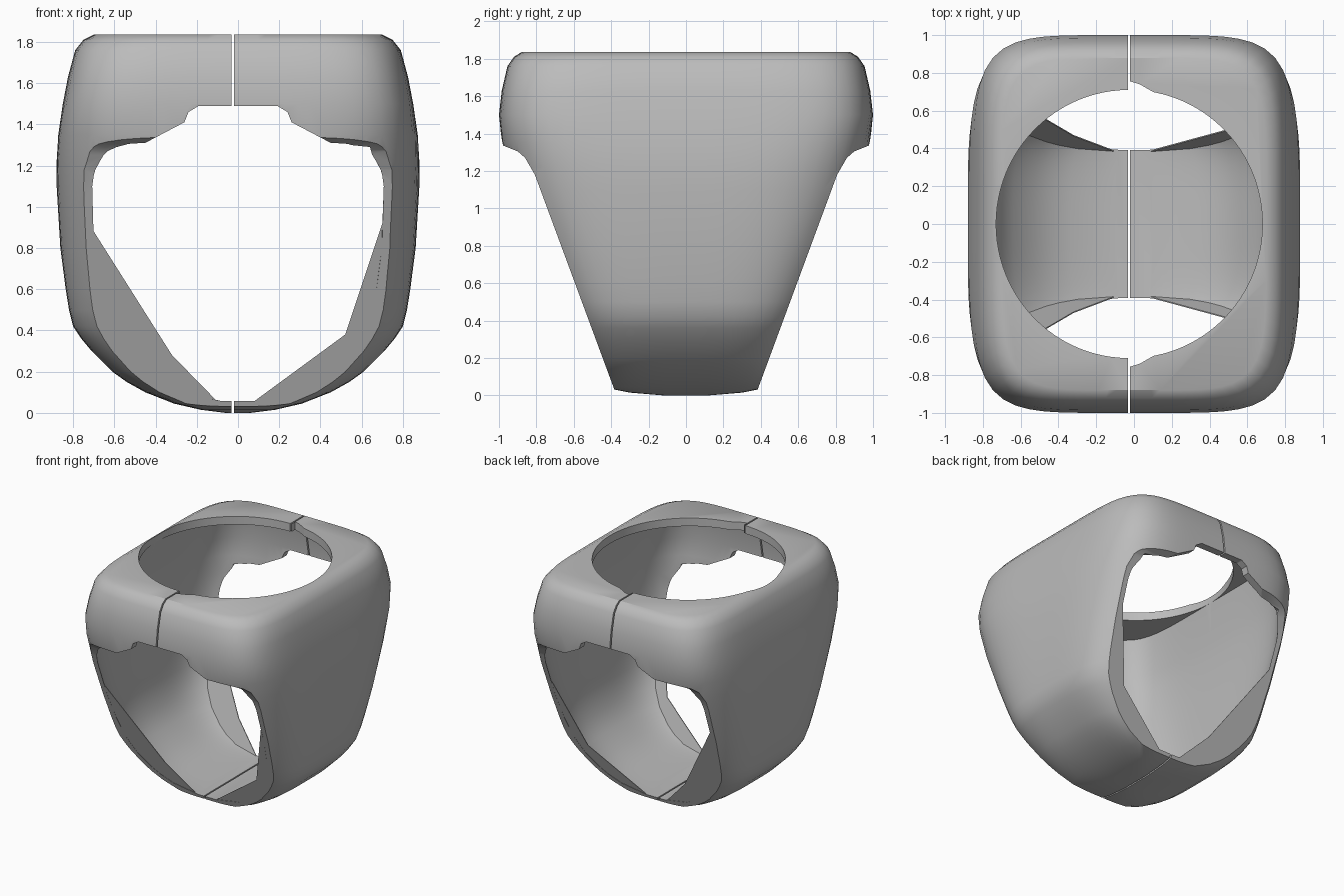
import bpy, bmesh, math

if "Cube" in bpy.data.objects:
    bpy.data.objects.remove(bpy.data.objects["Cube"])

metal = bpy.data.materials.new("plain grey metal")
metal.use_nodes = True
GREY = (0.5, 0.5, 0.5, 1)
metal.diffuse_color = GREY
metal.node_tree.nodes["Principled BSDF"].inputs["Base Color"].default_value = GREY


def finish(name, bm):
    bmesh.ops.recalc_face_normals(bm, faces=bm.faces)
    mesh = bpy.data.meshes.new(name)
    bm.to_mesh(mesh)
    bm.free()
    mesh.materials.append(metal)
    obj = bpy.data.objects.new(name, mesh)
    bpy.context.collection.objects.link(obj)
    return obj


def loft(name, sections, steps=96, shift=0):
    """Stack of superellipse rings given as (z, half x, half y, exponent)."""
    bm = bmesh.new()
    rings = []
    for z, a, b, n in sections:
        ring = []
        for i in range(steps):
            t = math.tau * i / steps
            c, s = math.cos(t), math.sin(t)
            r = (abs(c) ** n + abs(s) ** n) ** (-1 / n)
            ring.append(bm.verts.new((shift + a * c * r, b * s * r, z)))
        rings.append(ring)
    for low, high in zip(rings, rings[1:]):
        for i in range(steps):
            j = (i + 1) % steps
            bm.faces.new((low[i], low[j], high[j], high[i]))
    bm.faces.new(rings[0][::-1])
    bm.faces.new(rings[-1])
    return finish(name, bm)


def prism(name, near, far):
    """Solid joining two matching outlines."""
    bm = bmesh.new()
    a = [bm.verts.new(p) for p in near]
    b = [bm.verts.new(p) for p in far]
    bm.faces.new(a)
    bm.faces.new(b[::-1])
    for i in range(len(a)):
        j = (i + 1) % len(a)
        bm.faces.new((a[i], b[i], b[j], a[j]))
    bmesh.ops.triangulate(bm, faces=bm.faces)
    return finish(name, bm)


def cut(target, cutter):
    mod = target.modifiers.new("cut", 'BOOLEAN')
    mod.operation = 'DIFFERENCE'
    mod.solver = 'EXACT'
    mod.object = cutter
    bpy.context.view_layer.objects.active = target
    bpy.ops.object.modifier_apply(modifier=mod.name)
    bpy.data.objects.remove(cutter)


def trim(z):
    """Half width of the band where its slanted sides are trimmed."""
    return 0.39 + (z - 0.05) * 0.37


# Outer body of the ring
ring = loft("ring_body", [
    (0, .06, .12, 3), (.015, .18, .3, 3.5), (.045, .31, .45, 4),
    (.1, .45, .49, 4), (.15, .54, .515, 4), (.2, .61, .54, 4),
    (.3, .71, .59, 4), (.36, .76, .615, 4), (.42, .8, .64, 4),
    (.5, .82, .68, 4), (.6, .836, .725, 4), (.8, .862, .81, 4),
    (1.1, .88, .94, 4), (1.22, .88, .96, 4.3), (1.35, .872, .985, 4.8),
    (1.5, .85, 1, 5.4), (1.63, .825, .985, 5.4),
    (1.76, .79, .955, 5.4), (1.81, .75, .92, 5.4), (1.835, .7, .88, 5.4)])

# Hollow inside, with a thin ceiling under the top face
cut(ring, loft("hollow", [
    (.058, .1, .46, 4), (.1, .34, .5, 4), (.15, .45, .53, 4),
    (.2, .53, .55, 4), (.3, .64, .6, 4), (.42, .73, .64, 4),
    (.6, .77, .72, 4.3), (.8, .795, .81, 4.4), (1.1, .81, .93, 4.5),
    (1.22, .81, .92, 5), (1.36, .805, .925, 5.2),
    (1.5, .79, .94, 5.4), (1.77, .73, .89, 5.4)]))

# Round window in the top
cut(ring, loft("top_window", [(1.6, .705, .71, 2), (2, .705, .71, 2)],
               shift=-.025))

# Slanted band sides and bevelled skirt edge, then stepped arches
flank = [(trim(-.2), -.2), (trim(1.18), 1.18), (.86, 1.27), (.9, 1.305),
         (1, 1.345), (1.5, 1.345), (1.5, -.2)]
half_arch = [(.66, 1.22), (.64, 1.29), (.45, 1.31), (.26, 1.41),
             (.24, 1.46), (.19, 1.49)]
arch = half_arch + [(-x, z) for x, z in reversed(half_arch)]
for side in (-1, 1):
    cut(ring, prism("flank", [(-1.2, side * y, z) for y, z in flank],
                    [(1.2, side * y, z) for y, z in flank]))
    cut(ring, prism("arch", [(x, side * trim(z), z) for x, z in arch],
                    [(x, side * 1.5, z) for x, z in arch]))

# Small notches beside the slit at the window edge
notch = [(-.02, .6), (.1, .6), (.1, .7), (.03, .74), (-.02, .755)]
for side in (-1, 1):
    cut(ring, prism("notch", [(x, side * y, 1.6) for x, y in notch],
                    [(x, side * y, 2) for x, y in notch]))

# Narrow slit dividing the ring lengthwise
slit = [(-1.2, -.2), (1.2, -.2), (1.2, 2), (-1.2, 2)]
cut(ring, prism("slit", [(-.031, y, z) for y, z in slit],
                [(-.02, y, z) for y, z in slit]))

bpy.ops.object.select_all(action='DESELECT')
ring.select_set(True)
bpy.context.view_layer.objects.active = ring
bpy.ops.object.shade_smooth_by_angle(angle=math.radians(32))

# Flat corner webs across the lower curve of each opening
rim = [(.2, .065), (.33, .1), (.49, .2), (.58, .3), (.675, .42),
       (.705, .6), (.73, .8), (.735, .92)]
webs = {"left": (1, (.7, .92), (.52, .38), (.07, .05)),
        "right": (-1, (.725, .92), (.32, .28), (.1, .055))}
for side, place in ((-1, "front"), (1, "back")):
    for hand, (sign, top, middle, tip) in webs.items():
        for part, outline in (("upper", [top, middle] + rim[4:]),
                              ("lower", [middle, tip] + rim[:5])):
            prism(f"{place}_{hand}_{part}_web",
                  [(sign * x, side * (trim(z) - .004), z) for x, z in outline],
                  [(sign * x, side * (trim(z) - .01), z) for x, z in outline])
